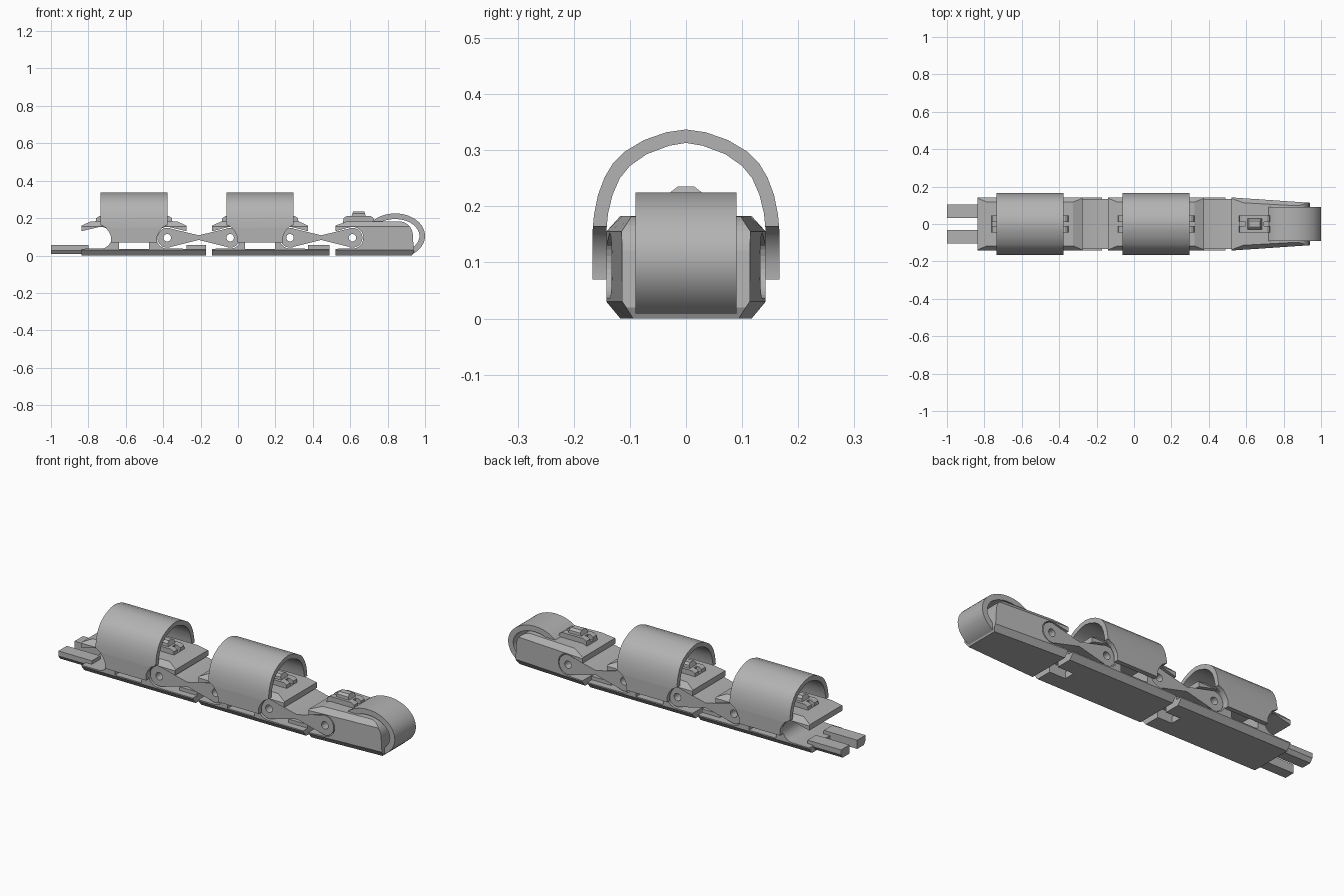
import bpy, bmesh, math

cube = bpy.data.objects.get("Cube")
if cube:
    bpy.data.objects.remove(cube, do_unlink=True)

grey = bpy.data.materials.new("plain grey")
grey.use_nodes = True
grey.diffuse_color = (0.45, 0.45, 0.45, 1)
grey.node_tree.nodes["Principled BSDF"].inputs["Base Color"].default_value = grey.diffuse_color

HINGE_Z = 0.095


def prism(name, pts, axis, a, b):
    """Extrude a flat outline along an axis from a to b."""
    order = {"x": lambda p, t: (t, p[0], p[1]),
             "y": lambda p, t: (p[0], t, p[1]),
             "z": lambda p, t: (p[0], p[1], t)}[axis]
    bm = bmesh.new()
    low = [bm.verts.new(order(p, a)) for p in pts]
    high = [bm.verts.new(order(p, b)) for p in pts]
    bm.faces.new(low)
    bm.faces.new(high)
    for i in range(len(pts)):
        j = (i + 1) % len(pts)
        bm.faces.new((low[i], low[j], high[j], high[i]))
    bmesh.ops.recalc_face_normals(bm, faces=bm.faces)
    mesh = bpy.data.meshes.new(name)
    bm.to_mesh(mesh)
    bm.free()
    mesh.materials.append(grey)
    obj = bpy.data.objects.new(name, mesh)
    bpy.context.collection.objects.link(obj)
    return obj


def box(name, x0, x1, y0, y1, z0, z1):
    return prism(name, [(x0, y0), (x1, y0), (x1, y1), (x0, y1)], "z", z0, z1)


def combine(obj, other, operation):
    """Apply a boolean and discard the second object."""
    mod = obj.modifiers.new("cut", "BOOLEAN")
    mod.operation, mod.solver, mod.object = operation, "EXACT", other
    bpy.context.view_layer.update()
    result = bpy.data.meshes.new_from_object(
        obj.evaluated_get(bpy.context.evaluated_depsgraph_get()))
    obj.modifiers.clear()
    obj.data = result
    result.materials.clear()
    result.materials.append(grey)
    bpy.data.objects.remove(other, do_unlink=True)
    return obj


def smooth(obj):
    bpy.ops.object.select_all(action="DESELECT")
    obj.select_set(True)
    bpy.context.view_layer.objects.active = obj
    bpy.ops.object.shade_smooth_by_angle(angle=math.radians(32))


def arc(cx, cz, rx, rz, start, end, n=16):
    angles = [math.radians(start + (end - start) * i / n) for i in range(n + 1)]
    return [(cx + rx * math.cos(t), cz + rz * math.sin(t)) for t in angles]


def mirrored(half):
    return half + [(-p[0], p[1]) for p in reversed(half)]


def shifted(pts, dx):
    return [(x + dx, z) for x, z in pts]


# Chamfered cross-section shared by all the bodies
SECTION = mirrored([(0.117, 0), (0.142, 0.03), (0.142, 0.155), (0.117, 0.183)])


def end_profile(half, hinge):
    """One end of a body in side view, with its open hinge seat."""
    return ([(half - 0.05, 0.183), (half, 0.16), (half, 0.13)]
            + arc(hinge, HINGE_Z, 0.058, 0.058, 80, 270)
            + [(half, 0.036), (half, 0)])


def cleat(name, x):
    """Stepped tendon cleat with a slot along the middle."""
    base = prism(name + "_base", shifted(mirrored([(0.085, 0.17), (0.08, 0.2), (0.065, 0.21)]), x),
                 "y", -0.045, 0.045)
    combine(base, box("slot", x - 0.1, x - 0.05, -0.012, 0.012, 0.185, 0.25), "DIFFERENCE")
    combine(base, box("slot", x + 0.05, x + 0.1, -0.012, 0.012, 0.185, 0.25), "DIFFERENCE")
    top = prism(name + "_top", shifted(mirrored([(0.042, 0.2), (0.03, 0.235)]), x),
                "y", -0.05, 0.05)
    combine(top, prism("taper", mirrored([(0.03, 0.2), (0.028, 0.225), (0.015, 0.235)]),
                       "x", x - 0.1, x + 0.1), "INTERSECT")


def segment(name, centre, half, hinge, tail):
    # Body with hinge seats at both ends and a window through the middle
    profile = shifted(mirrored(end_profile(half, hinge)), centre)
    body = prism(name + "_body", profile, "y", -0.2, 0.2)
    combine(body, prism("section", SECTION, "x", centre - 0.5, centre + 0.5), "INTERSECT")
    combine(body, box("window", centre - 0.08, centre + 0.08, -0.3, 0.3, 0.036, 0.12), "DIFFERENCE")

    # Base extension with a central slot and two rails
    x0, x1 = centre + half, centre + tail
    base = prism(name + "_base_end", mirrored([(0.117, 0), (0.142, 0.03), (0.142, 0.036)]), "x", x0, x1)
    combine(base, box("slot", x0 + 0.02, x1 + 0.1, -0.03, 0.03, -0.1, 0.1), "DIFFERENCE")
    for side, label in ((1, "left"), (-1, "right")):
        box(f"{name}_rail_{label}", x0, x1, side * 0.03, side * 0.105, 0.03, 0.055)

    # Arched cuff, narrowed where it passes the hinges
    outer = [(0.167, 0.07), (0.167, 0.15), (0.164, 0.185), (0.157, 0.22), (0.145, 0.252),
             (0.13, 0.277), (0.11, 0.297), (0.075, 0.318), (0.035, 0.332), (0, 0.337)]
    inner = [(0.142, 0.07), (0.142, 0.155), (0.139, 0.187), (0.131, 0.22), (0.118, 0.25),
             (0.1, 0.272), (0.07, 0.293), (0.03, 0.308), (0, 0.313)]
    arch = mirrored(outer[:-1] + [outer[-1]])
    arch = outer + [(-y, z) for y, z in reversed(outer[:-1])]
    arch += [(-y, z) for y, z in inner] + list(reversed(inner[:-1]))
    cuff = prism(name + "_cuff", arch, "x", centre - 0.18, centre + 0.18)
    trim = mirrored([(0.2, 0.4), (0.2, 0.17), (0.175, 0.163), (0.15, 0.148), (0.133, 0.125),
                     (0.122, 0.1), (0.122, 0.05)])
    combine(cuff, prism("trim", shifted(trim, centre), "y", -0.3, 0.3), "INTERSECT")
    smooth(cuff)

    # Cleats on top
    cleat(name + "_rear_cleat", centre - 0.122)
    cleat(name + "_front_cleat", centre + 0.122)


def link(name, xa, xb):
    """Bow-tie hinge bar with a pin hole at each end."""
    mid, r = (xa + xb) / 2, 0.053
    half = (xb - xa) / 2
    right = [(0, 0.108)] + list(reversed(arc(half, HINGE_Z, r, r, -115, 115, 24))) + [(0, 0.083)]
    pts = shifted(right + [(-x, z) for x, z in reversed(right[1:-1])], mid)
    bar = prism(name, pts, "y", -0.133, 0.133)
    for x in (xa, xb):
        combine(bar, prism("pin_hole", arc(x, HINGE_Z, 0.02, 0.02, 0, 345, 23), "y", -0.3, 0.3), "DIFFERENCE")
    smooth(bar)


segment("rear_segment", -0.556, 0.28, 0.178, 0.386)
segment("middle_segment", 0.118, 0.256, 0.16, 0.372)
link("rear_link", -0.378, -0.042)
link("front_link", 0.278, 0.612)

# Mounting prongs at the rear
for side, label in ((1, "left"), (-1, "right")):
    prism(f"mounting_prong_{label}",
          [(side * y, z) for y, z in ((0.033, 0.008), (0.09, 0.008), (0.105, 0.028),
                                      (0.105, 0.055), (0.033, 0.055))], "x", -1, -0.8)

# Fingertip body, tapering forward with a rounded nose
nose = [(0.52, 0), (0.52, 0.036)] + arc(0.612, HINGE_Z, 0.058, 0.058, -90, 100)
nose += [(0.52, 0.13), (0.52, 0.16), (0.585, 0.183), (0.86, 0.183)]
nose += arc(0.86, 0.108, 0.075, 0.075, 80, 0, 8) + [(0.94, 0.02), (0.93, 0)]
tip = prism("tip_body", nose, "y", -0.2, 0.2)
combine(tip, prism("section", SECTION, "x", 0.4, 1.1), "INTERSECT")
for v in tip.data.vertices:
    v.co.y *= 1 - 0.2 * (v.co.x - 0.52) / 0.42
cleat("tip_cleat", 0.645)

# Curved pad wrapping over the nose
pad = prism("tip_pad", arc(0.84, 0.105, 0.16, 0.12, 145, -58, 28)
            + arc(0.84, 0.105, 0.13, 0.09, -58, 145, 28), "y", -0.09, 0.09)
smooth(pad)
